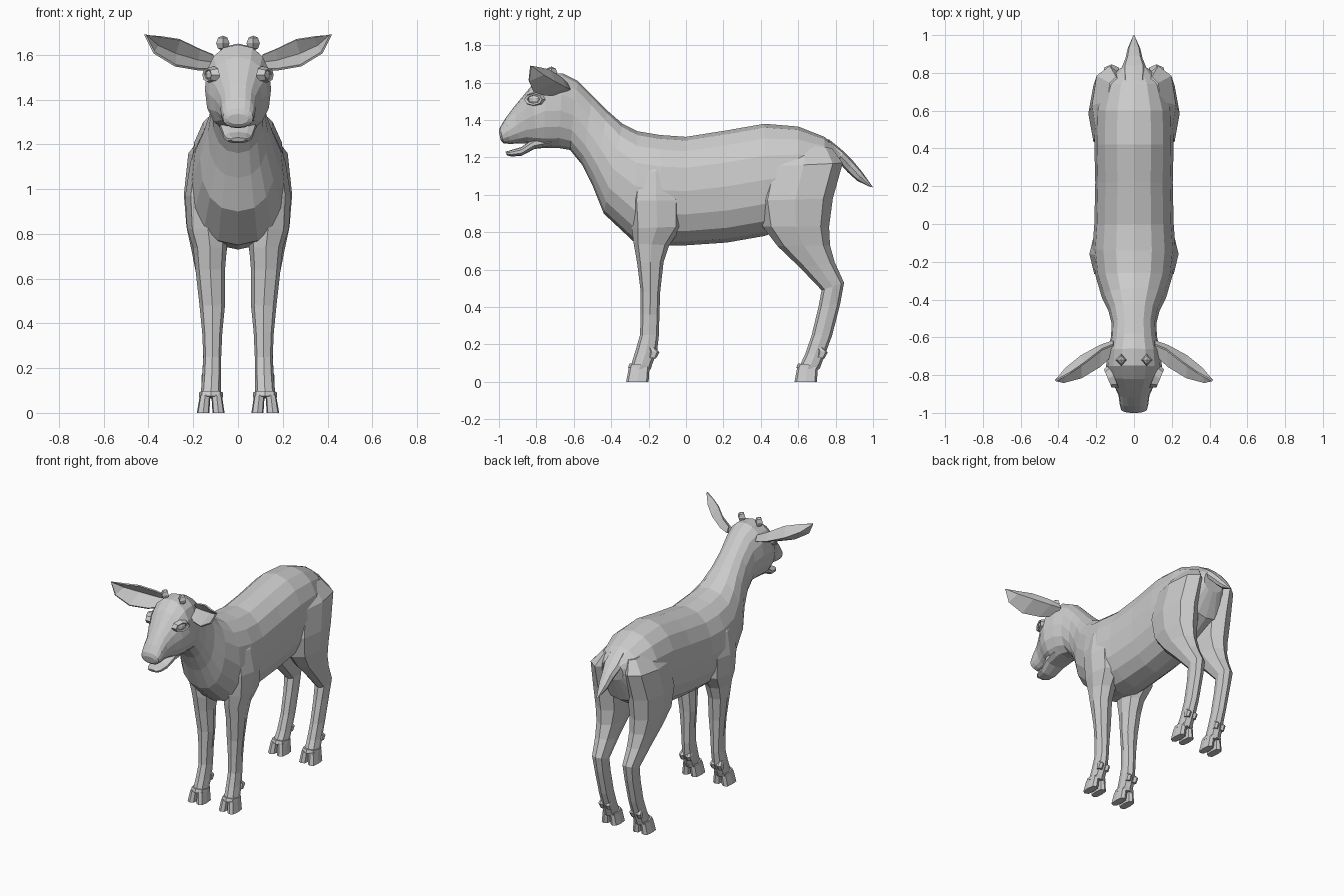
import bpy, bmesh, math
from mathutils import Vector

coat = bpy.data.materials.new("grey coat")
coat.diffuse_color = (0.6, 0.6, 0.6, 1)


def finish(name, bm, mirror=False, thick=0):
    bmesh.ops.recalc_face_normals(bm, faces=bm.faces)
    me = bpy.data.meshes.new(name)
    bm.to_mesh(me)
    bm.free()
    me.materials.append(coat)
    ob = bpy.data.objects.new(name, me)
    bpy.context.collection.objects.link(ob)
    if thick:
        s = ob.modifiers.new("thickness", 'SOLIDIFY')
        s.thickness = thick
        s.offset = 0
    if mirror:
        ob.modifiers.new("mirror", 'MIRROR')
    return ob


def spow(v, p):
    return math.copysign(abs(v) ** p, v)


def loft(name, stations, n=8, p=0.85, mirror=False):
    """Skin rings; a station is (y, z) of one end, (y, z) of the other, x range."""
    bm = bmesh.new()
    rings = []
    for ay, az, by, bz, x0, x1 in stations:
        ring = []
        for i in range(n):
            t = 2 * math.pi * i / n
            c, s = spow(math.cos(t), p), spow(math.sin(t), p)
            ring.append(bm.verts.new(((x0 + x1) / 2 + (x1 - x0) / 2 * s,
                                      (ay + by) / 2 + (ay - by) / 2 * c,
                                      (az + bz) / 2 + (az - bz) / 2 * c)))
        rings.append(ring)
    for a, b in zip(rings, rings[1:]):
        for i in range(n):
            j = (i + 1) % n
            bm.faces.new((a[i], a[j], b[j], b[i]))
    bm.faces.new(rings[0])
    bm.faces.new(rings[-1])
    return finish(name, bm, mirror)


def centred(rows):
    return [(*r[:4], -r[4], r[4]) for r in rows]


# Torso, neck and head: back point, belly point, half width
trunk = [
    (0.83, 1.235, 0.81, 1.10, 0.08),
    (0.74, 1.31, 0.74, 0.93, 0.16),
    (0.60, 1.365, 0.60, 0.84, 0.205),
    (0.42, 1.38, 0.42, 0.78, 0.21),
    (0.22, 1.345, 0.22, 0.745, 0.205),
    (0.00, 1.31, 0.00, 0.73, 0.21),
    (-0.14, 1.32, -0.12, 0.73, 0.22),
    (-0.26, 1.34, -0.28, 0.75, 0.205),
    (-0.34, 1.38, -0.44, 0.90, 0.17),
    (-0.42, 1.45, -0.50, 1.05, 0.135),
    (-0.50, 1.53, -0.555, 1.16, 0.118),
    (-0.58, 1.61, -0.62, 1.24, 0.122),
]
head = [
    (-0.66, 1.65, -0.68, 1.25, 0.14),
    (-0.75, 1.645, -0.76, 1.25, 0.148),
    (-0.82, 1.59, -0.80, 1.26, 0.132),
    (-0.87, 1.53, -0.845, 1.275, 0.105),
    (-0.92, 1.47, -0.89, 1.275, 0.082),
    (-0.965, 1.41, -0.94, 1.272, 0.076),
    (-0.995, 1.36, -0.975, 1.275, 0.068),
    (-1.0, 1.335, -0.99, 1.29, 0.045),
]
loft("body_and_head", centred(trunk + head), n=16, p=0.88)

# Lower jaw, leaving the mouth slightly open
loft("lower_jaw", centred([
    (-0.72, 1.34, -0.72, 1.255, 0.09),
    (-0.82, 1.30, -0.81, 1.245, 0.08),
    (-0.88, 1.255, -0.88, 1.208, 0.064),
    (-0.94, 1.238, -0.935, 1.205, 0.052),
    (-0.965, 1.23, -0.958, 1.212, 0.032)]), n=10)

# Tail
loft("tail", centred([
    (0.76, 1.30, 0.78, 1.20, 0.06),
    (0.84, 1.235, 0.82, 1.17, 0.065),
    (0.89, 1.185, 0.865, 1.12, 0.045),
    (0.94, 1.125, 0.915, 1.075, 0.034),
    (1.0, 1.04, 0.985, 1.042, 0.005)]), n=8)

# Shoulders flowing into the front legs: front point, back point, x range
loft("front_leg", [
    (-0.20, 1.26, -0.07, 1.24, 0.06, 0.13),
    (-0.28, 1.13, -0.045, 1.12, 0.04, 0.212),
    (-0.30, 0.97, -0.018, 0.97, 0.04, 0.236),
    (-0.29, 0.82, -0.02, 0.83, 0.04, 0.228),
    (-0.28, 0.74, -0.09, 0.73, 0.05, 0.20),
    (-0.262, 0.64, -0.12, 0.64, 0.058, 0.19),
    (-0.242, 0.48, -0.138, 0.48, 0.058, 0.172),
    (-0.242, 0.36, -0.142, 0.36, 0.07, 0.16),
    (-0.246, 0.25, -0.145, 0.25, 0.075, 0.155),
    (-0.272, 0.16, -0.155, 0.16, 0.075, 0.16),
    (-0.30, 0.07, -0.19, 0.07, 0.075, 0.168)], mirror=True)

# Haunches flowing into the hind legs
loft("hind_leg", [
    (0.52, 1.28, 0.78, 1.25, 0.05, 0.14),
    (0.42, 1.15, 0.838, 1.17, 0.035, 0.222),
    (0.385, 0.97, 0.785, 0.98, 0.03, 0.242),
    (0.41, 0.83, 0.765, 0.83, 0.035, 0.23),
    (0.49, 0.725, 0.77, 0.73, 0.05, 0.208),
    (0.61, 0.61, 0.795, 0.64, 0.062, 0.188),
    (0.725, 0.49, 0.845, 0.53, 0.07, 0.168),
    (0.708, 0.40, 0.825, 0.42, 0.074, 0.16),
    (0.672, 0.25, 0.782, 0.25, 0.076, 0.156),
    (0.638, 0.15, 0.745, 0.15, 0.075, 0.16),
    (0.60, 0.07, 0.715, 0.07, 0.075, 0.168)], mirror=True)

# Cloven hooves, pastern bands and dewclaws
for label, toe in (("front", -0.32), ("hind", 0.58)):
    loft(label + "_pastern_band",
         [(toe + 0.01, 0.075, toe + 0.13, 0.065, 0.068, 0.174),
          (toe + 0.018, 0.098, toe + 0.138, 0.085, 0.068, 0.174)], p=0.75, mirror=True)
    for side, x0, x1, b0, b1 in (("inner", 0.072, 0.119, 0.06, 0.114),
                                 ("outer", 0.123, 0.170, 0.128, 0.184)):
        loft(label + "_hoof_" + side,
             [(toe, 0, toe + 0.12, 0, b0, b1),
              (toe + 0.015, 0.08, toe + 0.125, 0.08, x0, x1)], p=0.6, mirror=True)
        xm = (x0 + x1) / 2
        loft(label + "_dewclaw_" + side,
             [(toe + 0.12, 0.13, toe + 0.16, 0.125, xm - 0.017, xm + 0.017),
              (toe + 0.125, 0.165, toe + 0.178, 0.158, xm - 0.02, xm + 0.02),
              (toe + 0.12, 0.185, toe + 0.15, 0.185, xm - 0.012, xm + 0.012)],
             n=6, mirror=True)

# Ears: cupped blades from upper edge, rear fold and lower edge
upper = [(0.11, -0.64, 1.60), (0.17, -0.665, 1.625), (0.26, -0.735, 1.668), (0.34, -0.79, 1.68)]
fold = [(0.11, -0.62, 1.565), (0.18, -0.645, 1.575), (0.28, -0.70, 1.605), (0.36, -0.765, 1.642)]
lower = [(0.11, -0.69, 1.535), (0.18, -0.755, 1.535), (0.28, -0.815, 1.552), (0.375, -0.84, 1.61)]
bm = bmesh.new()
rows = [[bm.verts.new(v) for v in row] for row in (upper, fold, lower)]
tip = bm.verts.new((0.415, -0.83, 1.69))
for a, b in zip(rows, rows[1:]):
    for i in range(3):
        bm.faces.new((a[i], a[i + 1], b[i + 1], b[i]))
    bm.faces.new((a[3], tip, b[3]))
finish("ear", bm, mirror=True, thick=0.01)


def blob(name, pos, size, u=8, v=5, turn=0.0):
    """Faceted ellipsoid, turned about z, mirrored to both sides."""
    bm = bmesh.new()
    bmesh.ops.create_uvsphere(bm, u_segments=u, v_segments=v, radius=1)
    bmesh.ops.scale(bm, vec=size, verts=bm.verts)
    c, s = math.cos(turn), math.sin(turn)
    for w in bm.verts:
        x, y, z = w.co
        w.co = Vector((c * x - s * y, s * x + c * y, z)) + Vector(pos)
    return finish(name, bm, mirror=True)


# Horn buds, eyes and nostril wings
blob("horn_bud", (0.068, -0.72, 1.652), (0.03, 0.032, 0.034), u=4, v=4)
blob("eyeball", (0.118, -0.81, 1.51), (0.022, 0.04, 0.028), turn=-0.45)
blob("nostril_wing", (0.04, -0.972, 1.345), (0.026, 0.022, 0.02), u=6, v=4)

# Almond eyelid rims
bm = bmesh.new()
loops = []
for grow, out in ((1.45, -0.014), (1.15, 0.018), (0.8, 0.014), (0.7, -0.002)):
    loop = []
    for i in range(8):
        t = math.pi * i / 4
        along, up = 0.042 * grow * math.cos(t), 0.027 * grow * math.sin(t)
        loop.append(bm.verts.new((0.121 + out + along * 0.42,
                                  -0.81 - out * 0.42 + along, 1.51 + up)))
    loops.append(loop)
for a, b in zip(loops, loops[1:]):
    for i in range(8):
        bm.faces.new((a[i], a[(i + 1) % 8], b[(i + 1) % 8], b[i]))
finish("eyelid", bm, mirror=True)
